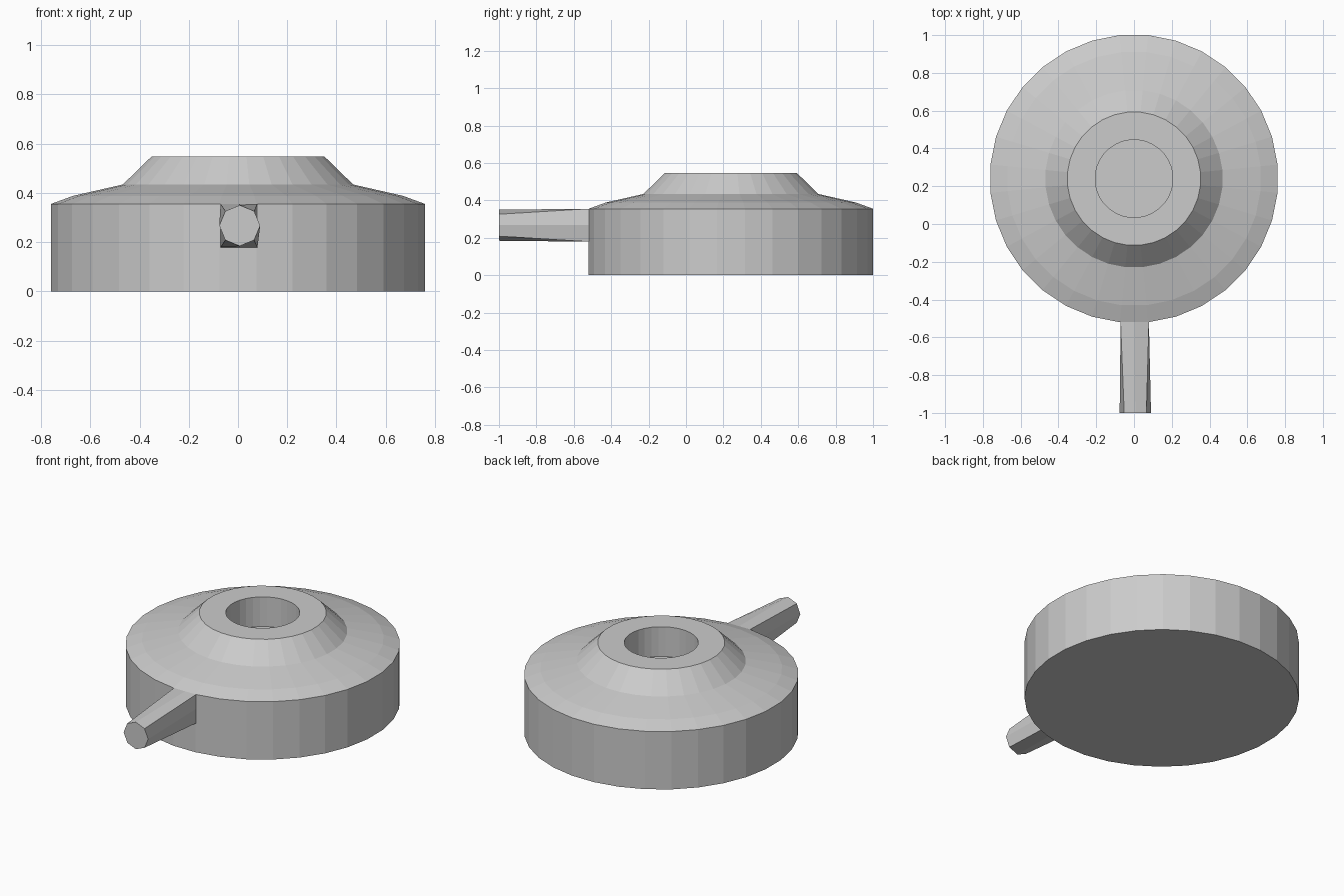
import bpy, bmesh
from math import sin, cos, pi

if "Cube" in bpy.data.objects:
    bpy.data.objects.remove(bpy.data.objects["Cube"])

SIDES = 32
CENTRE_Y = 0.24
FLAT = cos(pi / SIDES)  # profile radii are measured to the middle of each flat


def make_object(name, bm):
    bmesh.ops.recalc_face_normals(bm, faces=bm.faces)
    mesh = bpy.data.meshes.new(name)
    bm.to_mesh(mesh)
    bm.free()
    obj = bpy.data.objects.new(name, mesh)
    bpy.context.collection.objects.link(obj)
    return obj


def bridge(bm, a, b):
    for i in range(len(a)):
        j = (i + 1) % len(a)
        bm.faces.new((a[i], a[j], b[j], b[i]))


def loft(name, rings):
    """Skin a list of point rings and cap both ends."""
    bm = bmesh.new()
    loops = [[bm.verts.new(p) for p in ring] for ring in rings]
    for a, b in zip(loops, loops[1:]):
        bridge(bm, a, b)
    bm.faces.new(loops[0])
    bm.faces.new(loops[-1])
    return make_object(name, bm)


def circle(r, z):
    angles = [2 * pi * (i + 0.5) / SIDES for i in range(SIDES)]
    return [(r / FLAT * cos(a), CENTRE_Y + r / FLAT * sin(a), z) for a in angles]


# Round body: drum wall, shallow shoulder, steep collar and recessed well
profile = [(0.76, 0), (0.76, 0.355), (0.67, 0.388), (0.468, 0.434),
           (0.352, 0.547), (0.205, 0.547), (0.205, 0.365)]
loft("round_body", [circle(r, z) for r, z in profile])

# Handle: square root blending into an octagonal tip
SQUARE = [(1, 0), (1, 1), (0, 1), (-1, 1), (-1, 0), (-1, -1), (0, -1), (1, -1)]
root = [(0.004 + 0.075 * u, 0.267 + 0.088 * v) for u, v in SQUARE]
tip = [(0.007 + 0.083 * cos(i * pi / 4), 0.267 + 0.083 * sin(i * pi / 4))
       for i in range(8)]
loft("handle", [[(x, y, z) for x, z in ring]
                for ring, y in ((root, -0.45), (root, -0.52), (tip, -1.0))])
